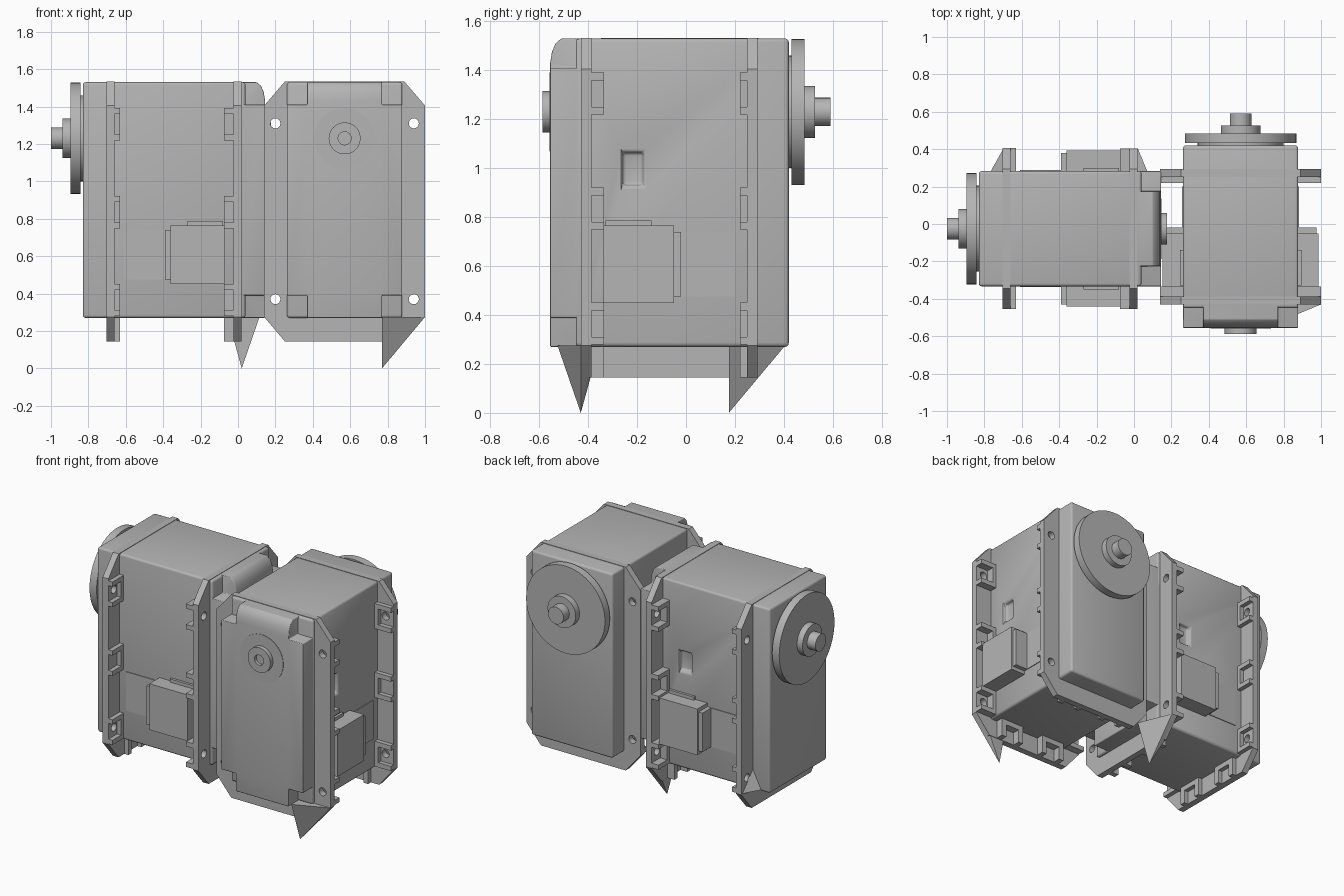
import bpy, bmesh
from math import radians
from mathutils import Matrix, Vector

cube = bpy.data.objects.get("Cube")
if cube:
    bpy.data.objects.remove(cube)

grey = bpy.data.materials.new("plain_grey")
grey.use_nodes = True
colour = (0.46, 0.46, 0.46, 1)
grey.diffuse_color = colour
grey.node_tree.nodes["Principled BSDF"].inputs["Base Color"].default_value = colour

AXIS_Z = 1.23    # height of the output shaft
HALF = 0.308     # half width of the case
FLANGE = 0.43    # half width of the flanges
parts = []


def box(bm, u, v, z):
    """Add a box from three (low, high) ranges."""
    size = [b - a for a, b in (u, v, z)]
    mid = [(a + b) / 2 for a, b in (u, v, z)]
    m = Matrix.Translation(mid) @ Matrix.Diagonal((*size, 1))
    bmesh.ops.create_cube(bm, size=1, matrix=m)


def disc(bm, u, z, radius, v0, v1, sides=48):
    """Add a cylinder running along v."""
    m = Matrix.Translation((u, (v0 + v1) / 2, z)) @ Matrix.Rotation(radians(90), 4, "X")
    bmesh.ops.create_cone(bm, cap_ends=True, segments=sides, radius1=radius,
                          radius2=radius, depth=v1 - v0, matrix=m)


def prism(bm, points, shift):
    """Extrude a flat outline along a vector."""
    face = bm.faces.new([bm.verts.new(p) for p in points])
    out = bmesh.ops.extrude_face_region(bm, geom=[face])["geom"]
    bmesh.ops.translate(bm, vec=shift,
                        verts=[g for g in out if isinstance(g, bmesh.types.BMVert)])


def hull(bm, points):
    verts = [bm.verts.new(p) for p in points]
    bmesh.ops.convex_hull(bm, input=verts)


def to_object(name, bm):
    bmesh.ops.recalc_face_normals(bm, faces=bm.faces)
    mesh = bpy.data.meshes.new(name)
    bm.to_mesh(mesh)
    bm.free()
    mesh.materials.append(grey)
    obj = bpy.data.objects.new(name, mesh)
    bpy.context.collection.objects.link(obj)
    return obj


def finish(name, bm, cutter=None, bevel=0.0):
    """Make a part, cut it, round its edges and bake the result."""
    obj = to_object(name, bm)
    tool = None
    if cutter:
        tool = to_object(name + "_cutter", cutter)
        tool.hide_render = True
        mod = obj.modifiers.new("cut", "BOOLEAN")
        mod.object, mod.operation, mod.solver = tool, "DIFFERENCE", "EXACT"
    if bevel:
        mod = obj.modifiers.new("round", "BEVEL")
        mod.width, mod.segments, mod.limit_method = bevel, 3, "ANGLE"
    bpy.context.view_layer.update()
    graph = bpy.context.evaluated_depsgraph_get()
    baked = bpy.data.meshes.new_from_object(obj.evaluated_get(graph))
    obj.modifiers.clear()
    obj.data = baked
    if tool:
        bpy.data.objects.remove(tool)
    bpy.ops.object.select_all(action="DESELECT")
    obj.select_set(True)
    bpy.context.view_layer.objects.active = obj
    bpy.ops.object.shade_smooth_by_angle(angle=radians(35))
    parts.append(obj)


# Main case with a small slot on one side
bm, cut = bmesh.new(), bmesh.new()
box(bm, (-HALF, HALF), (-0.45, 0.42), (0.27, 1.53))
box(cut, (HALF - 0.03, HALF + 0.05), (-0.26, -0.175), (0.93, 1.065))
finish("case", bm, cut, 0.022)

# Front cover: rounded top edge, four notched corners
bm, cut = bmesh.new(), bmesh.new()
profile = [(-0.42, 0.27), (-0.555, 0.27), (-0.555, 1.43), (-0.548, 1.475),
           (-0.533, 1.51), (-0.51, 1.53), (-0.42, 1.53)]
prism(bm, [(-HALF, v, z) for v, z in profile], (2 * HALF, 0, 0))
for s in (-1, 1):
    for low, high in ((0.2, 0.39), (1.41, 1.6)):
        box(cut, sorted((s * 0.2, s * 0.4)), (-0.6, -0.43), (low, high))
finish("front_cover", bm, cut, 0.014)

# Front bearing boss with a centre hole, and the shallow ring round it
bm, cut = bmesh.new(), bmesh.new()
disc(bm, 0, AXIS_Z, 0.085, -0.587, -0.54)
disc(cut, 0, AXIS_Z, 0.035, -0.6, -0.565, 24)
finish("front_boss", bm, cut)
bm = bmesh.new()
disc(bm, 0, AXIS_Z, 0.162, -0.558, -0.55)
finish("front_ring", bm)

# Output wheel and stepped shaft at the back
bm = bmesh.new()
for radius, v0, v1 in ((0.23, 0.41, 0.435), (0.298, 0.432, 0.485),
                       (0.106, 0.48, 0.527), (0.058, 0.52, 0.59)):
    disc(bm, 0, AXIS_Z, radius, v0, v1)
finish("output_wheel", bm)

# Flange plates with chamfered corners and screw holes
outline = [(-0.32, 0.145), (0.32, 0.145), (FLANGE, 0.275), (FLANGE, 1.405),
           (0.32, 1.533), (-0.32, 1.533), (-FLANGE, 1.405), (-FLANGE, 0.275)]
for name, v0, v1 in (("front_flange", -0.43, -0.387), ("rear_flange", 0.25, 0.293)):
    bm, cut = bmesh.new(), bmesh.new()
    prism(bm, [(u, v0, z) for u, z in outline], (0, v1 - v0, 0))
    for u in (-0.37, 0.37):
        for z in (0.37, 1.31):
            disc(cut, u, z, 0.027, v0 - 0.1, v1 + 0.1, 16)
    finish(name, bm, cut)

# Screw lugs on the inner faces of both flanges
for name, v0, v1 in (("front_lugs", -0.395, -0.335), ("rear_lugs", 0.22, 0.26)):
    bm = bmesh.new()
    for s in (-1, 1):
        side = sorted((s * 0.29, s * FLANGE))
        web = sorted((s * 0.29, s * 0.335))
        for z in (0.365, 0.835, 1.305):
            for edge in (-0.07, 0.07):
                box(bm, side, (v0, v1), (z + edge - 0.016, z + edge + 0.016))
            box(bm, web, (v0, v1), (z - 0.07, z + 0.07))
        for edge in (0.1, 0.24):
            box(bm, (s * edge - 0.018, s * edge + 0.018), (v0, v1), (0.145, 0.29))
        box(bm, sorted((s * 0.1, s * 0.24)), (v0, v1), (0.235, 0.29))
    finish(name, bm)

# Pointed spike under the front flange
bm = bmesh.new()
hull(bm, [(0.2, -0.43, 0.0), (FLANGE, -0.43, 0.275), (0.2, -0.525, 0.275),
          (0.2, -0.43, 0.275), (0.31, -0.39, 0.145), (FLANGE, -0.39, 0.275),
          (0.2, -0.39, 0.145)])
finish("spike", bm)

# Plug sockets on both sides
bm = bmesh.new()
for s in (-1, 1):
    for depth, v, z in ((0.417, (-0.338, -0.05), (0.45, 0.765)),
                        (0.405, (-0.06, -0.02), (0.475, 0.74)),
                        (0.325, (-0.33, -0.14), (0.7, 0.787)),
                        (HALF + 0.005, (-0.03, 0.2), (0.475, 0.74))):
        box(bm, sorted((s * 0.29, s * depth)), v, z)
finish("side_sockets", bm)

# Two copies of the motor: one facing front, one turned a quarter to the side
base = list(parts)
front_place = Matrix.Translation((0.57, 0, 0))
side_place = Matrix.Translation((-0.41, -0.025, 0)) @ Matrix.Rotation(radians(90), 4, "Z")
for obj in base:
    twin = obj.copy()
    twin.name = "right_motor_" + obj.name
    bpy.context.collection.objects.link(twin)
    twin.matrix_world = side_place
    obj.name = "left_motor_" + obj.name
    obj.matrix_world = front_place

# Small gusset beside the rear flange of the side motor
bm = bmesh.new()
hull(bm, [(0.425, 0.29, 0.28), (0.3, 0.29, 0.28), (0.3, 0.36, 0.28), (0.3, 0.29, 0.42)])
gusset = to_object("right_motor_gusset", bm)
gusset.matrix_world = side_place
